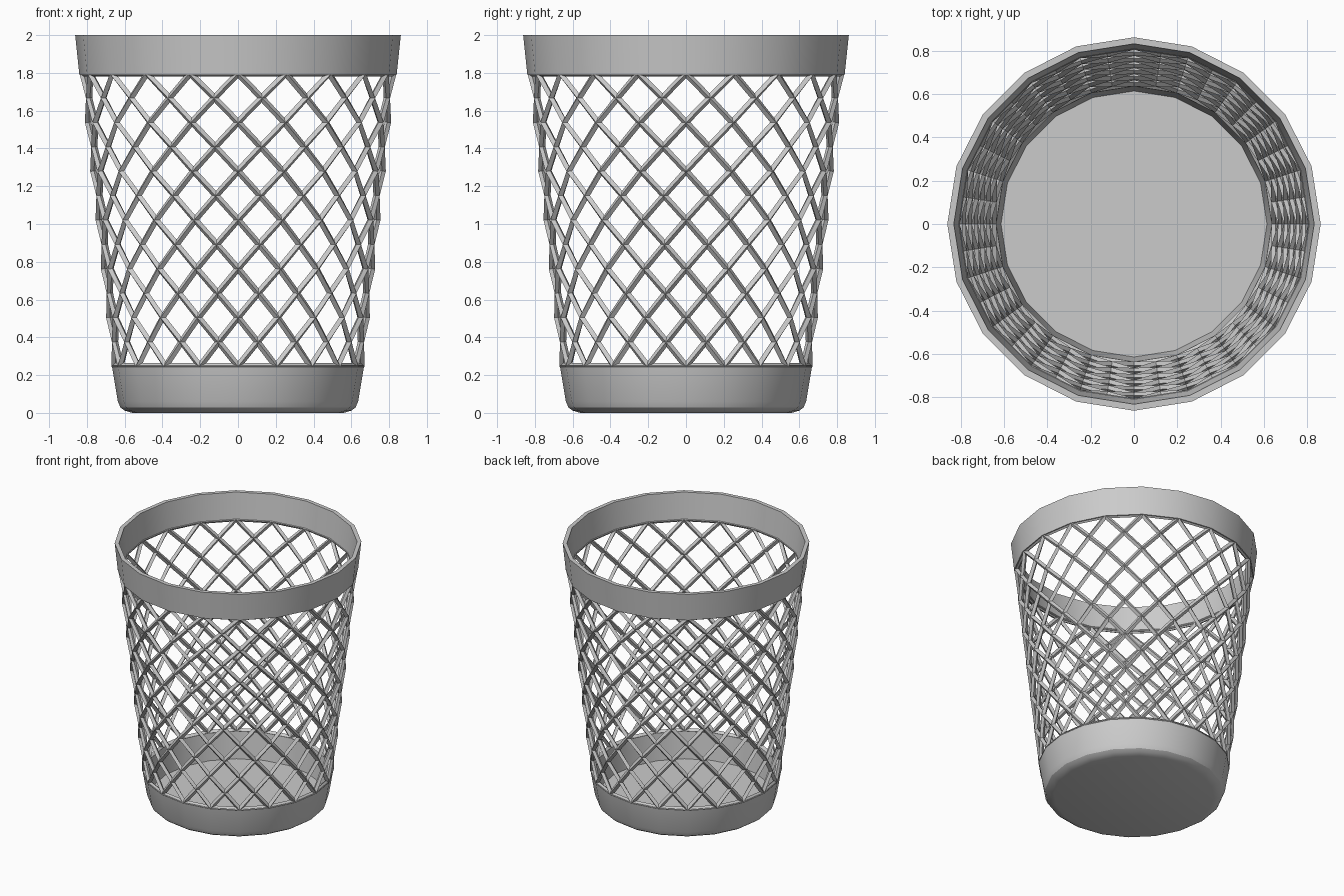
import bpy, bmesh
from math import sin, cos, pi

if "Cube" in bpy.data.objects:
    bpy.data.objects.remove(bpy.data.objects["Cube"])

SIDES = 20


def ring_point(r, z, a):
    return (r * cos(a), r * sin(a), z)


def finish(name, bm):
    bmesh.ops.recalc_face_normals(bm, faces=bm.faces[:])
    mesh = bpy.data.meshes.new(name)
    bm.to_mesh(mesh)
    bm.free()
    ob = bpy.data.objects.new(name, mesh)
    bpy.context.collection.objects.link(ob)
    return ob


def smooth(ob):
    bpy.ops.object.select_all(action='DESELECT')
    ob.select_set(True)
    bpy.context.view_layer.objects.active = ob
    bpy.ops.object.shade_smooth_by_angle(angle=pi / 6)


def lathe(name, profile, closed):
    """Revolve (radius, z) points; an open profile is capped at both ends."""
    bm = bmesh.new()
    rings = [[bm.verts.new(ring_point(r, z, 2 * pi * i / SIDES)) for i in range(SIDES)]
             for r, z in profile]
    pairs = list(zip(rings, rings[1:]))
    if closed:
        pairs.append((rings[-1], rings[0]))
    else:
        bm.faces.new(rings[0])
        bm.faces.new(rings[-1])
    for a, b in pairs:
        for i in range(SIDES):
            k = (i + 1) % SIDES
            bm.faces.new((a[i], a[k], b[k], b[i]))
    ob = finish(name, bm)
    smooth(ob)
    return ob


# Solid top band
lathe("rim", [(0.84, 1.79), (0.862, 2.0), (0.832, 2.0), (0.808, 1.79)], True)

# Solid bottom cup with rounded lower edge and floor
lathe("base", [(0.56, 0.0), (0.60, 0.012), (0.622, 0.028), (0.636, 0.06), (0.668, 0.25),
               (0.638, 0.25), (0.614, 0.045)], False)

# Diamond lattice: each wall panel carries an X, thickened into struts
ROWS, Z0, Z1, R0, R1 = 6, 0.247, 1.797, 0.653, 0.822
bm = bmesh.new()
nodes, mids = [], []
for j in range(ROWS + 1):
    t = j / ROWS
    nodes.append([bm.verts.new(ring_point(R0 + (R1 - R0) * t, Z0 + (Z1 - Z0) * t, 2 * pi * i / SIDES))
                  for i in range(SIDES)])
for j in range(ROWS):
    t = (j + 0.5) / ROWS
    r = (R0 + (R1 - R0) * t) * cos(pi / SIDES)
    mids.append([bm.verts.new(ring_point(r, Z0 + (Z1 - Z0) * t, 2 * pi * (i + 0.5) / SIDES))
                 for i in range(SIDES)])
for j in range(ROWS):
    for i in range(SIDES):
        k = (i + 1) % SIDES
        bm.faces.new((nodes[j][i], mids[j][i], nodes[j + 1][i], mids[j][i - 1]))
        if j:
            bm.faces.new((mids[j - 1][i], nodes[j][k], mids[j][i], nodes[j][i]))
        else:
            bm.faces.new((nodes[0][i], nodes[0][k], mids[0][i]))
        if j == ROWS - 1:
            bm.faces.new((nodes[ROWS][k], nodes[ROWS][i], mids[j][i]))
lattice = finish("lattice", bm)
wire = lattice.modifiers.new("struts", 'WIREFRAME')
wire.thickness = 0.034
wire.use_even_offset = True
wire.use_boundary = True
wire.use_replace = True
